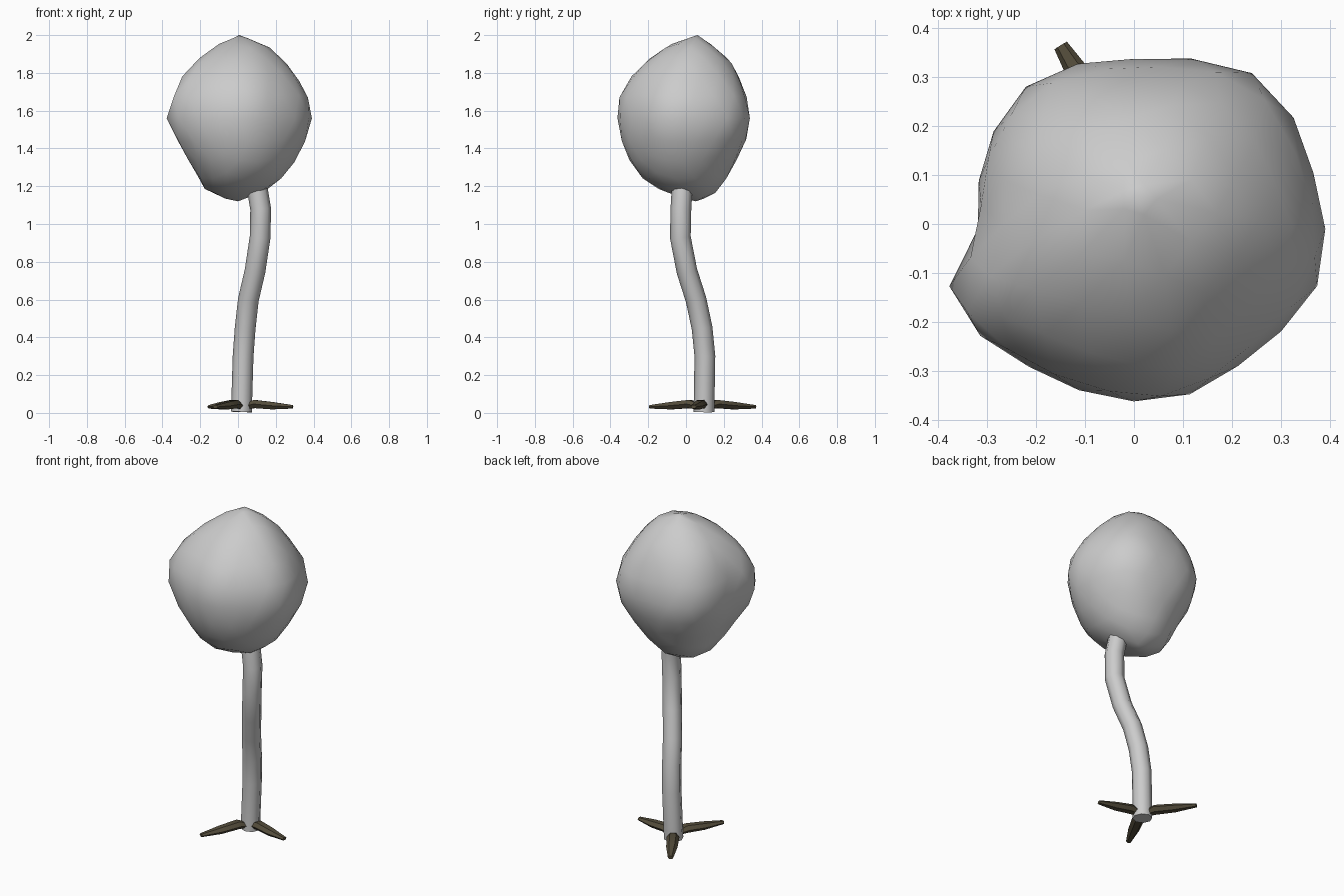
import bpy
import bmesh
import math
from mathutils import Vector

if "Cube" in bpy.data.objects:
    bpy.data.objects.remove(bpy.data.objects["Cube"])


def material(name, rgb):
    mat = bpy.data.materials.new(name)
    mat.use_nodes = True
    color = (*rgb, 1)
    mat.diffuse_color = color
    node = mat.node_tree.nodes["Principled BSDF"]
    node.inputs["Base Color"].default_value = color
    node.inputs["Roughness"].default_value = 0.9
    return mat


def finish(name, bm, mat, angle):
    bmesh.ops.recalc_face_normals(bm, faces=bm.faces[:])
    mesh = bpy.data.meshes.new(name)
    bm.to_mesh(mesh)
    bm.free()
    mesh.materials.append(mat)
    obj = bpy.data.objects.new(name, mesh)
    bpy.context.collection.objects.link(obj)
    bpy.ops.object.select_all(action="DESELECT")
    obj.select_set(True)
    bpy.context.view_layer.objects.active = obj
    bpy.ops.object.shade_smooth_by_angle(angle=math.radians(angle))
    return obj


def tube(name, path, radii, sides, mat, flatten=1.0, angle=65):
    """Sweep a polygon along a path, with a radius for every point."""
    bm = bmesh.new()
    points = [Vector(p) for p in path]
    rings = []
    for i, p in enumerate(points):
        tangent = points[min(i + 1, len(points) - 1)] - points[max(i - 1, 0)]
        tangent.normalize()
        guide = Vector((1, 0, 0)) if abs(tangent.z) > 0.7 else Vector((0, 0, 1))
        across = tangent.cross(guide).normalized()
        up = across.cross(tangent)
        ring = []
        for k in range(sides):
            a = math.tau * k / sides
            offset = across * math.cos(a) + up * math.sin(a) * flatten
            ring.append(bm.verts.new(p + offset * radii[i]))
        rings.append(ring)
    for low, high in zip(rings, rings[1:]):
        for k in range(sides):
            n = (k + 1) % sides
            bm.faces.new((low[k], low[n], high[n], high[k]))
    bm.faces.new(rings[0])
    bm.faces.new(rings[-1])
    return finish(name, bm, mat, angle)


def interpolate(table, x):
    """Linear lookup in rows whose first entry is the key."""
    for a, b in zip(table, table[1:]):
        if x <= b[0]:
            t = (x - a[0]) / (b[0] - a[0])
            return [p + (q - p) * t for p, q in zip(a[1:], b[1:])]
    return list(table[-1][1:])


pale_grey = material("pale grey", (0.6, 0.6, 0.6))
dark_brown = material("dark brown", (0.09, 0.075, 0.045))

# Bent trunk
trunk_path = [(0.018, 0.095, 0.005), (0.027, 0.1, 0.3), (0.038, 0.085, 0.45),
              (0.055, 0.053, 0.6), (0.09, 0.005, 0.75), (0.117, -0.03, 0.93),
              (0.12, -0.027, 1.08), (0.1, -0.02, 1.2)]
tube("trunk", trunk_path, [0.055] * len(trunk_path), 8, pale_grey)

# Three flattened roots
base = Vector((0.02, 0.09, 0))
tips = {"back_root": (-0.15, 0.365), "left_root": (0.29, 0.04),
        "front_root": (-0.12, -0.19)}
for name, tip in tips.items():
    reach = Vector((*tip, 0)) - base
    path = [base + reach * t + Vector((0, 0, z))
            for t, z in ((0.02, 0.03), (0.25, 0.047), (0.6, 0.038), (1, 0.032))]
    tube(name, path, [0.02, 0.036, 0.032, 0.015], 6, dark_brown, 0.7, 40)

# Lumpy crown: height, x range and y range of each level
levels = [(1.12, 0, 0, 0.05, 0.05), (1.15, -0.14, 0.1, -0.06, 0.15),
          (1.2, -0.19, 0.2, -0.19, 0.19), (1.3, -0.245, 0.28, -0.285, 0.25),
          (1.45, -0.34, 0.35, -0.345, 0.325), (1.6, -0.38, 0.375, -0.37, 0.35),
          (1.72, -0.34, 0.335, -0.34, 0.31), (1.85, -0.25, 0.25, -0.23, 0.25),
          (1.95, -0.11, 0.15, -0.09, 0.14), (2, 0.005, 0.005, 0.06, 0.06)]
# Uneven outline at the widest level, sorted by direction
outline = [(0.365, 0.12), (0.27, 0.32), (0.03, 0.355), (-0.21, 0.31),
           (-0.31, 0.1), (-0.31, 0), (-0.35, -0.08), (-0.38, -0.13),
           (-0.35, -0.19), (-0.22, -0.285), (-0.07, -0.35), (0.07, -0.365),
           (0.24, -0.26), (0.38, -0.11)]
polar = sorted((math.atan2(y, x), math.hypot(x, y) / 0.365) for x, y in outline)
polar = ([(polar[-1][0] - math.tau, polar[-1][1])] + polar
         + [(polar[0][0] + math.tau, polar[0][1])])

bm = bmesh.new()
bmesh.ops.create_icosphere(bm, subdivisions=3, radius=1)
for v in bm.verts:
    z = 1.56 + 0.44 * v.co.z
    x0, x1, y0, y1 = interpolate(levels, z)
    a = math.atan2(v.co.y, v.co.x)
    blend = max(0, 1 - abs(z - 1.6) / 0.4)
    r = 1 + (interpolate(polar, a)[0] - 1) * blend
    if abs(v.co.z) > 0.999:
        r = 0
    x = (x0 + x1) / 2 + (x1 - x0) / 2 * r * math.cos(a)
    y = (y0 + y1) / 2 + (y1 - y0) / 2 * r * math.sin(a)
    v.co = (x, y, z)
finish("crown", bm, pale_grey, 50)
